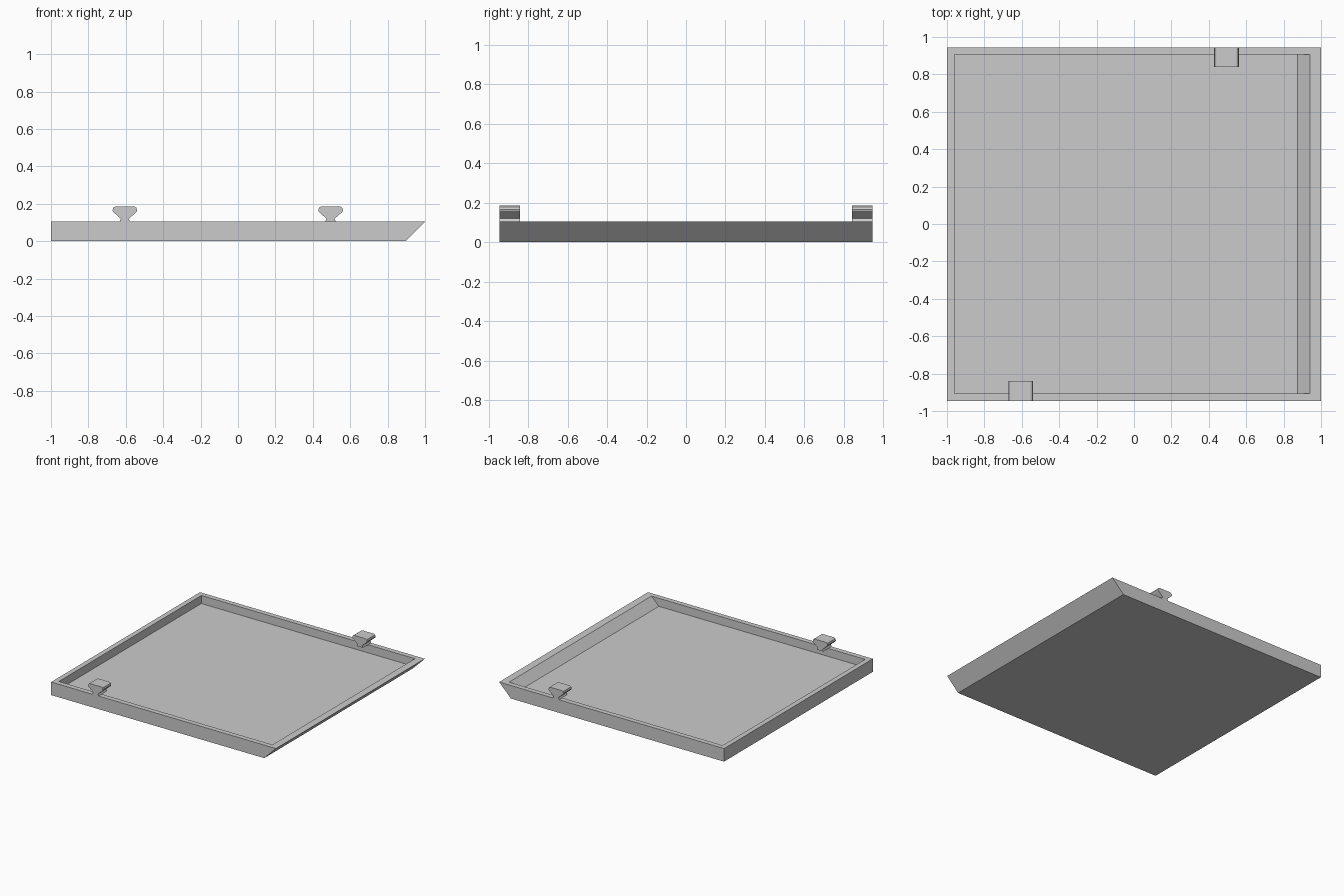
import bpy
import bmesh

cube = bpy.data.objects.get("Cube")
if cube:
    bpy.data.objects.remove(cube, do_unlink=True)

grey = bpy.data.materials.new("plain grey")
grey.use_nodes = True
COLOUR = (0.6, 0.6, 0.6, 1)
grey.diffuse_color = COLOUR
grey.node_tree.nodes["Principled BSDF"].inputs["Base Color"].default_value = COLOUR


def finish(name, bm):
    bmesh.ops.recalc_face_normals(bm, faces=bm.faces)
    mesh = bpy.data.meshes.new(name)
    bm.to_mesh(mesh)
    bm.free()
    mesh.materials.append(grey)
    obj = bpy.data.objects.new(name, mesh)
    bpy.context.collection.objects.link(obj)
    return obj


def ring(bm, x0, x1, y, z):
    """Rectangular loop of vertices at one height."""
    return [bm.verts.new(p) for p in
            ((x0, -y, z), (x1, -y, z), (x1, y, z), (x0, y, z))]


# Shallow tray: underside, outer walls, rim, inner walls, floor
TOP, FLOOR = 0.105, 0.04
HALF_Y = 0.945
bm = bmesh.new()
loops = [ring(bm, -1, 0.895, HALF_Y, 0),
         ring(bm, -1, 1, HALF_Y, TOP),
         ring(bm, -0.96, 0.94, 0.905, TOP),
         ring(bm, -0.96, 0.875, 0.905, FLOOR)]
for lower, upper in zip(loops, loops[1:]):
    for i in range(4):
        j = (i + 1) % 4
        bm.faces.new((lower[i], lower[j], upper[j], upper[i]))
bm.faces.new(loops[0])
bm.faces.new(loops[-1])
finish("tray", bm)

# Flared clips: mirrored half profile (half width, height) extruded along y
HALF_PROFILE = [(0.028, TOP), (0.021, 0.12), (0.063, 0.157),
                (0.066, 0.165), (0.062, 0.179), (0.052, 0.185)]


def clip(name, x, y0, y1):
    outline = HALF_PROFILE + [(-w, z) for w, z in reversed(HALF_PROFILE)]
    bm = bmesh.new()
    face = bm.faces.new([bm.verts.new((x + w, y0, z)) for w, z in outline])
    out = bmesh.ops.extrude_face_region(bm, geom=[face], use_keep_orig=True)
    verts = [g for g in out["geom"] if isinstance(g, bmesh.types.BMVert)]
    bmesh.ops.translate(bm, verts=verts, vec=(0, y1 - y0, 0))
    finish(name, bm)


clip("front_clip", -0.605, -HALF_Y, -0.84)
clip("back_clip", 0.495, 0.84, HALF_Y)
